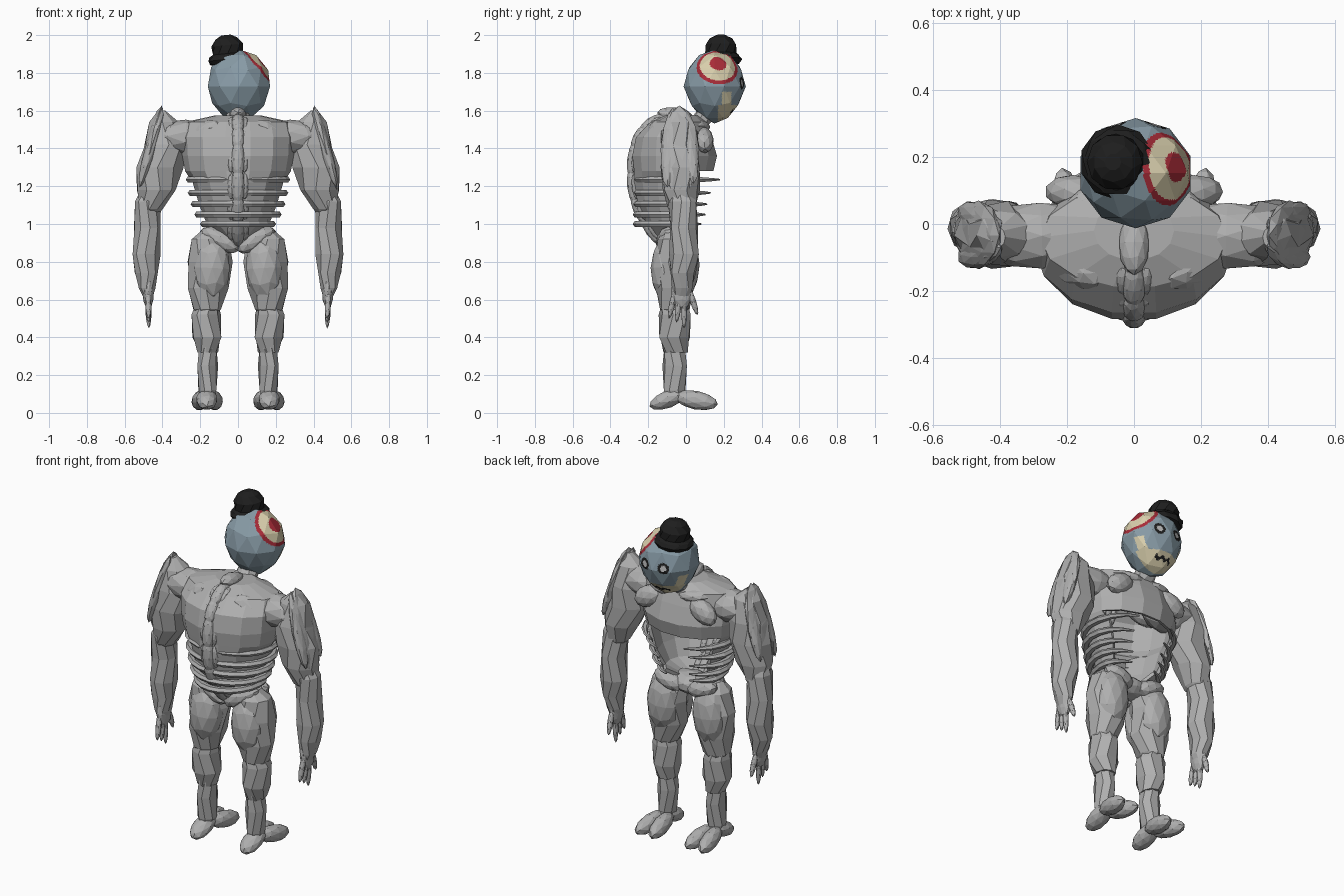
import bpy, bmesh, math
from mathutils import Vector, Matrix


def mat(name, rgb):
    m = bpy.data.materials.new(name)
    m.diffuse_color = (*rgb, 1)
    return m


GREY = mat("body_grey", (0.43, 0.43, 0.43))
BLUE = mat("head_blue_grey", (0.25, 0.335, 0.39))
CREAM = mat("cream", (0.70, 0.63, 0.42))
RED = mat("dark_red", (0.40, 0.025, 0.04))
BLACK = mat("hat_black", (0.013, 0.013, 0.013))
PALE = mat("eye_grey", (0.5, 0.5, 0.5))


def finish(name, bm, *mats):
    bmesh.ops.recalc_face_normals(bm, faces=bm.faces)
    me = bpy.data.meshes.new(name)
    bm.to_mesh(me)
    bm.free()
    for m in mats:
        me.materials.append(m)
    ob = bpy.data.objects.new(name, me)
    bpy.context.collection.objects.link(ob)
    return ob


def skin(bm, rings):
    """Join rings of verts into a closed skin."""
    n = len(rings[0])
    for a, b in zip(rings, rings[1:]):
        for i in range(n):
            bm.faces.new((a[i], a[(i + 1) % n], b[(i + 1) % n], b[i]))
    bm.faces.new(rings[0])
    bm.faces.new(rings[-1])


def loft_bm(sections, n=9, s=1, turn=0.3):
    """Horizontal elliptical sections (x, y, z, rx, ry)."""
    bm = bmesh.new()
    rings = []
    for k, (x, y, z, rx, ry) in enumerate(sections):
        ring = []
        for i in range(n):
            a = 2 * math.pi * (i + (k % 2) * 0.5 * (turn > 0)) / n + turn
            ring.append(bm.verts.new((s * (x + rx * math.cos(a)), y + ry * math.sin(a), z)))
        rings.append(ring)
    skin(bm, rings)
    return bm


def loft(name, sections, n=9, s=1, m=GREY):
    return finish(name, loft_bm(sections, n, s), m)


def lump(name, a, b, rx, ry, s=1, m=GREY):
    """Faceted ellipsoid stretched from a to b."""
    a, b = Vector((a[0] * s, *a[1:])), Vector((b[0] * s, *b[1:]))
    d = (b - a).normalized()
    ref = Vector((0, 1, 0)) if abs(d.x) > 0.9 else Vector((1, 0, 0))
    u = (ref - d * d.dot(ref)).normalized()
    v = d.cross(u)
    half = (b - a).length / 2
    M = Matrix((u * rx, v * ry, d * half)).transposed().to_4x4()
    bm = bmesh.new()
    bmesh.ops.create_icosphere(bm, subdivisions=2, radius=1.03)
    bm.transform(Matrix.Translation((a + b) / 2) @ M)
    return finish(name, bm, m)


def rib(name, z, rx, front, s):
    """Tapered bar from the spine round the flank to the open front."""
    bm = bmesh.new()
    rings = []
    steps = 9
    for k in range(steps + 1):
        t = k / steps
        a = -math.pi / 2 + t * math.pi * 0.86
        ry = 0.21 if a < 0 else front + 0.05
        p = Vector((s * rx * math.cos(a), -0.05 + ry * math.sin(a), z))
        tan = Vector((-s * rx * math.sin(a), ry * math.cos(a), 0)).normalized()
        u = Vector((-tan.y, tan.x, 0))
        r = 0.022 * (1 - 0.75 * max(0, t - 0.7) / 0.3)
        rings.append([bm.verts.new(p + u * r * math.cos(q) + Vector((0, 0, r * 0.85 * math.sin(q))))
                      for q in (2 * math.pi * i / 6 for i in range(6))])
    skin(bm, rings)
    finish(name, bm, GREY)


# torso: hollow hunched shell, open below the chest at the face side
bm = loft_bm([(0, -0.10, 0.92, 0.06, 0.06), (0, -0.06, 1.0, 0.165, 0.15),
              (0, -0.05, 1.1, 0.205, 0.21), (0, -0.05, 1.22, 0.24, 0.23),
              (0, -0.065, 1.28, 0.28, 0.215), (0, -0.06, 1.36, 0.295, 0.23),
              (0, -0.065, 1.46, 0.30, 0.205), (0, -0.04, 1.54, 0.28, 0.15),
              (0, -0.02, 1.575, 0.12, 0.09)], n=14, turn=0)
gone = [f for f in bm.faces if f.calc_center_median().z < 1.26 and
        f.calc_center_median().y > 0.0]
bmesh.ops.delete(bm, geom=gone, context='FACES')
torso = finish("torso_shell", bm, GREY)
sol = torso.modifiers.new("thickness", 'SOLIDIFY')
sol.thickness = 0.02

# spine: overlapping lobes down the hump
path = [(0.0, 1.57), (-0.14, 1.56), (-0.225, 1.5), (-0.27, 1.41), (-0.285, 1.27),
        (-0.27, 1.13), (-0.22, 1.02), (-0.14, 0.91)]
for i in range(len(path) - 1):
    (y0, z0), (y1, z1) = path[i], path[i + 1]
    ey, ez = (y1 - y0) * 0.25, (z1 - z0) * 0.25
    lump(f"spine_lobe_{i}", (0, y0 - ey, z0 - ez), (0, y1 + ey, z1 + ez), 0.035, 0.033)
    for s in (1, -1):
        if i > 0:
            lump(f"spine_side_lobe_{i}", (0.035, y0 + 0.015, z0), (0.035, y1 + 0.015, z1),
                 0.022, 0.025, s)
lump("spine_top", (0, 0.03, 1.56), (0, -0.15, 1.59), 0.045, 0.04)

# neck and pelvis core
loft("neck", [(0, 0.0, 1.48, 0.09, 0.08), (0, 0.07, 1.54, 0.065, 0.065),
              (0, 0.12, 1.6, 0.06, 0.06)])
lump("pelvis", (-0.15, -0.06, 0.92), (0.15, -0.06, 0.92), 0.09, 0.06)

for s, side in ((1, "right"), (-1, "left")):
    # ribs
    for i, (z, rx, f) in enumerate(((1.235, 0.255, 0.20), (1.165, 0.245, 0.145),
                                    (1.105, 0.23, 0.125), (1.05, 0.21, 0.115),
                                    (1.0, 0.18, 0.09))):
        rib(f"{side}_rib_{i}", z, rx, f, s)
    # shoulder girdle
    lump(f"{side}_shoulder_bridge", (0.10, -0.03, 1.45), (0.46, -0.04, 1.47), 0.10, 0.09, s)
    lump(f"{side}_shoulder_blade", (0.09, -0.17, 1.53), (0.27, -0.09, 1.44), 0.05, 0.06, s)
    lump(f"{side}_chest_lobe", (0.10, 0.09, 1.49), (0.26, 0.10, 1.40), 0.06, 0.05, s)
    lump(f"{side}_collar_lobe", (0.02, 0.10, 1.51), (0.2, 0.04, 1.52), 0.05, 0.035, s)
    # arm
    loft(f"{side}_upper_arm", [(0.405, -0.04, 1.6, 0.02, 0.03), (0.39, -0.03, 1.54, 0.08, 0.07),
                               (0.39, -0.03, 1.42, 0.11, 0.10), (0.41, -0.03, 1.3, 0.128, 0.105),
                               (0.435, -0.025, 1.18, 0.105, 0.1), (0.46, -0.02, 1.08, 0.065, 0.075),
                               (0.46, -0.02, 1.04, 0.03, 0.04)], 9, s)
    loft(f"{side}_forearm", [(0.46, -0.02, 1.2, 0.05, 0.05), (0.475, -0.02, 1.12, 0.07, 0.075),
                             (0.482, -0.01, 0.98, 0.072, 0.075), (0.482, -0.01, 0.84, 0.076, 0.08),
                             (0.487, -0.015, 0.74, 0.062, 0.068), (0.48, -0.02, 0.66, 0.045, 0.055),
                             (0.475, -0.02, 0.6, 0.02, 0.04)], 9, s)
    # overlapping shoulder plates
    lump(f"{side}_shoulder_plate", (0.405, -0.035, 1.62), (0.525, -0.03, 1.16), 0.035, 0.10, s)
    lump(f"{side}_shoulder_plate_back", (0.40, -0.07, 1.61), (0.52, -0.10, 1.2), 0.03, 0.045, s)
    lump(f"{side}_shoulder_plate_face", (0.40, -0.01, 1.60), (0.52, 0.04, 1.22), 0.03, 0.045, s)
    # hand
    lump(f"{side}_wrist", (0.475, -0.025, 0.74), (0.475, -0.02, 0.55), 0.03, 0.055, s)
    for i, (y0, y1, z1) in enumerate(((-0.055, -0.09, 0.50), (-0.03, -0.05, 0.48),
                                      (-0.01, -0.01, 0.45), (0.015, 0.06, 0.52))):
        lump(f"{side}_finger_{i}", (0.478, y0, 0.66), (0.472, y1, z1), 0.016, 0.016, s)
    # hip and leg
    lump(f"{side}_hip_back", (0.0, -0.12, 0.86), (0.19, -0.08, 0.97), 0.05, 0.055, s)
    lump(f"{side}_hip_face", (0.02, 0.0, 0.9), (0.2, 0.0, 0.96), 0.055, 0.05, s)
    loft(f"{side}_thigh", [(0.14, -0.06, 0.97, 0.05, 0.05), (0.145, -0.06, 0.92, 0.10, 0.09),
                           (0.15, -0.05, 0.8, 0.122, 0.11), (0.155, -0.06, 0.66, 0.11, 0.10),
                           (0.165, -0.06, 0.55, 0.075, 0.08), (0.165, -0.06, 0.51, 0.04, 0.05)], 9, s)
    lump(f"{side}_thigh_muscle_back", (0.13, -0.10, 0.93), (0.145, -0.11, 0.6), 0.095, 0.08, s)
    lump(f"{side}_thigh_muscle_face", (0.14, 0.0, 0.95), (0.16, 0.0, 0.62), 0.095, 0.07, s)
    loft(f"{side}_knee", [(0.165, -0.06, 0.6, 0.06, 0.07), (0.168, -0.06, 0.52, 0.078, 0.085),
                          (0.165, -0.06, 0.4, 0.08, 0.085), (0.16, -0.055, 0.32, 0.055, 0.065)], 8, s)
    loft(f"{side}_shin", [(0.16, -0.06, 0.36, 0.05, 0.06), (0.16, -0.06, 0.25, 0.055, 0.065),
                          (0.162, -0.06, 0.12, 0.05, 0.06), (0.165, -0.06, 0.07, 0.04, 0.05)], 8, s)
    # foot: two splayed toes and a heel lobe
    lump(f"{side}_heel", (0.165, 0.0, 0.11), (0.165, -0.19, 0.035), 0.055, 0.045, s)
    lump(f"{side}_inner_toe", (0.14, -0.06, 0.09), (0.115, 0.165, 0.045), 0.045, 0.048, s)
    lump(f"{side}_outer_toe", (0.18, -0.06, 0.09), (0.215, 0.165, 0.045), 0.045, 0.048, s)

# head: coarse facets, finely cut so the painted patches follow a rule
bm = bmesh.new()
bmesh.ops.create_icosphere(bm, subdivisions=2, radius=1.03)
for v in bm.verts:
    low = max(0, -v.co.z)
    k = 1 - 0.18 * low
    v.co = Vector((0.005 + v.co.x * 0.168 * k, 0.152 + v.co.y * 0.16 * k, 1.728 + v.co.z * 0.19))
bmesh.ops.subdivide_edges(bm, edges=bm.edges[:], cuts=13, use_grid_fill=True)


def head_colour(c):
    d = (c - Vector((0.125, 0.17, 1.85))).length
    if d < 0.045 and c.z < 1.885:
        return 2
    if d < 0.118 and c.x > 0.0:
        return 1 if d < 0.099 else 2
    if c.y > 0.17:
        e = math.hypot(abs(c.x - 0.005) - 0.06, c.z - 1.745)
        if e < 0.032:
            return 4 if e < 0.017 else 3
        if abs(c.x) < 0.055 and abs(c.z - 1.598 - 0.006 * math.sin(c.x * 150)) < 0.008:
            return 3
        if c.z < 1.63 or (abs(c.x) > 0.085 and 0.19 < c.y < 0.24 and c.z < 1.7):
            return 1
    return 0


for f in bm.faces:
    f.material_index = head_colour(f.calc_center_median())
finish("head", bm, BLUE, CREAM, RED, BLACK, PALE)

# round hat, tipped to one side
hat = loft("hat", [(0, 0, z, r, r) for z, r in ((-0.03, 0.07), (-0.022, 0.1), (0.0, 0.113), (0.02, 0.1),
                                                (0.03, 0.084), (0.075, 0.084), (0.11, 0.06),
                                                (0.128, 0.025))], 10, 1, BLACK)
hat.location = (-0.05, 0.185, 1.873)
hat.rotation_euler = (0, math.radians(-6), 0)
